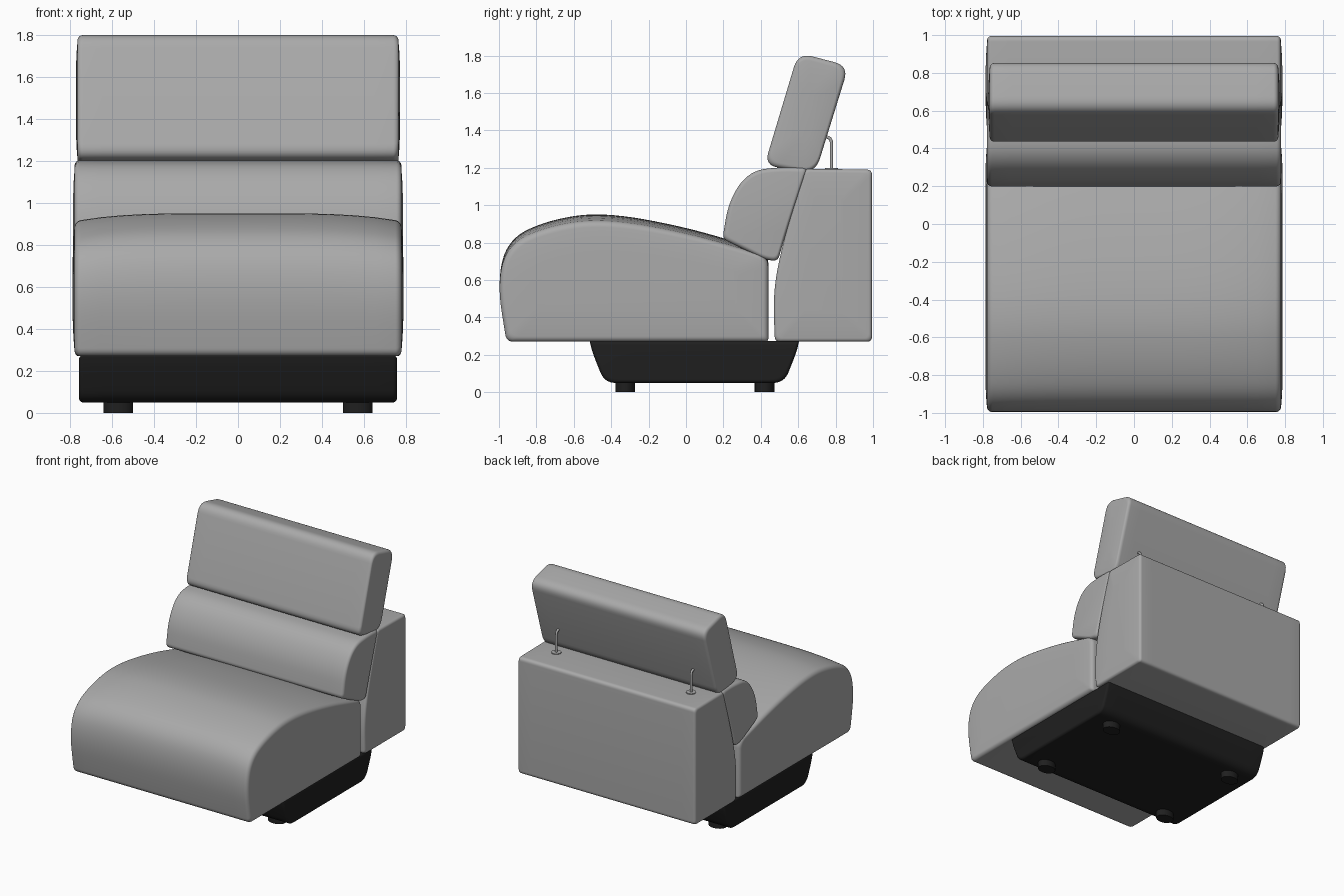
import bpy, bmesh, math
from mathutils import Vector

if "Cube" in bpy.data.objects:
    bpy.data.objects.remove(bpy.data.objects["Cube"], do_unlink=True)


def material(name, rgb, metallic=0.0):
    m = bpy.data.materials.new(name)
    m.use_nodes = True
    m.diffuse_color = (*rgb, 1)
    m.node_tree.nodes["Principled BSDF"].inputs["Base Color"].default_value = (*rgb, 1)
    return m


GREY = material("grey upholstery", (0.4, 0.4, 0.4))
BLACK = material("black plinth", (0.014, 0.014, 0.014))


def rounded(points, steps=8):
    """Closed outline with every corner (y, z, radius) softened by a curve."""
    out, n = [], len(points)
    for i, (y, z, r) in enumerate(points):
        p = Vector((y, z))
        a, b = Vector(points[i - 1][:2]) - p, Vector(points[(i + 1) % n][:2]) - p
        a = p + a.normalized() * min(r, a.length / 2)
        b = p + b.normalized() * min(r, b.length / 2)
        for k in range(steps + 1):
            t = k / steps
            q = a * (1 - t) ** 2 + p * 2 * t * (1 - t) + b * t * t
            if not out or (q - out[-1]).length > 0.0005:
                out.append(q)
    if (out[0] - out[-1]).length < 0.0005:
        out.pop()
    return out


def finish(name, bm, mat):
    bmesh.ops.recalc_face_normals(bm, faces=bm.faces)
    mesh = bpy.data.meshes.new(name)
    bm.to_mesh(mesh)
    bm.free()
    ob = bpy.data.objects.new(name, mesh)
    bpy.context.collection.objects.link(ob)
    mesh.materials.append(mat)
    bpy.ops.object.select_all(action="DESELECT")
    ob.select_set(True)
    bpy.context.view_layer.objects.active = ob
    bpy.ops.object.shade_smooth_by_angle(angle=math.radians(40))
    return ob


def cushion(name, points, width, edge, mat, crown=0.0, puff=0.008):
    """Loft an outline across x, with rounded ends and a raised middle."""
    outline = rounded(points)
    lo = Vector((min(p.x for p in outline), min(p.y for p in outline)))
    hi = Vector((max(p.x for p in outline), max(p.y for p in outline)))
    mid, half = (lo + hi) / 2, (hi - lo) / 2
    inner = width - edge - puff
    end = [(inner + edge * math.sin(a), edge * (1 - math.cos(a)))
           for a in (math.pi / 2 * k / 6 for k in range(7))]
    end += [(width - puff * 0.4, edge + 0.06), (width, edge + 0.14)] if puff else []
    body = [(inner * k / 8, 0) for k in range(-7, 8)]
    stations = [(-x, s) for x, s in reversed(end)] + body + end
    bm = bmesh.new()
    rings = []
    for x, inset in stations:
        drop = crown * abs(x / width) ** 4
        ring = []
        for p in outline:
            y = mid.x + (p.x - mid.x) * max(0.1, 1 - inset / half.x)
            z = mid.y + (p.y - mid.y) * max(0.1, 1 - inset / half.y)
            z -= drop * (p.y - lo.y) / (hi.y - lo.y)
            ring.append(bm.verts.new((x, y, z)))
        rings.append(ring)
    n = len(outline)
    for a, b in zip(rings, rings[1:]):
        for i in range(n):
            j = (i + 1) % n
            bm.faces.new((a[i], a[j], b[j], b[i]))
    bm.faces.new(rings[0])
    bm.faces.new(rings[-1])
    return finish(name, bm, mat)


def disc(name, x, y, z, rx, ry, height, mat):
    bm = bmesh.new()
    bmesh.ops.create_cone(bm, cap_ends=True, segments=24, radius1=1, radius2=1, depth=1)
    for v in bm.verts:
        v.co = Vector((x + v.co.x * rx, y + v.co.y * ry, z + (v.co.z + 0.5) * height))
    return finish(name, bm, mat)


# Upholstered parts
SOFT = 9  # radius limited to half the segment, giving a flowing curve
cushion("seat", [(0.44, 0.27, .02), (-0.96, 0.27, .04), (-1.01, 0.6, SOFT),
                 (-0.95, 0.82, SOFT), (-0.74, 0.92, SOFT), (-0.45, 0.965, SOFT),
                 (0, 0.885, SOFT), (0.44, 0.75, .06)], 0.787, 0.03, GREY, crown=0.04)
cushion("back_block", [(0.475, 0.27, .03), (0.995, 0.27, .03), (0.995, 1.19, .03),
                       (0.64, 1.195, .02), (0.53, 0.85, SOFT), (0.465, 0.55, SOFT)],
        0.785, 0.02, GREY)
cushion("lumbar_cushion", [(0.195, 0.82, .03), (0.23, 1.03, SOFT), (0.34, 1.185, SOFT),
                           (0.52, 1.205, SOFT), (0.65, 1.2, .03), (0.55, 0.9, SOFT),
                           (0.49, 0.7, .03), (0.42, 0.71, .04)], 0.778, 0.025, GREY, puff=0)
cushion("headrest", [(0.42, 1.215, .07), (0.6, 1.815, .08), (0.87, 1.745, .08),
                     (0.69, 1.165, .09)], 0.772, 0.025, GREY)

# Plinth and feet
cushion("plinth", [(-0.515, 0.275, .01), (-0.5, 0.21, SOFT), (-0.435, 0.05, .06),
                   (0.525, 0.05, .06), (0.59, 0.21, SOFT), (0.605, 0.275, .01)],
        0.757, 0.02, BLACK, puff=0)
for side, x in (("right", -0.57), ("left", 0.57)):
    for end, y in (("front", -0.325), ("rear", 0.42)):
        disc(f"{end}_{side}_foot", x, y, 0, 0.07, 0.053, 0.055, BLACK)

# Headrest brackets: a hooked rod standing on a small plate
for side, x in (("right", -0.59), ("left", 0.59)):
    disc(f"{side}_bracket_plate", x, 0.778, 1.185, 0.036, 0.036, 0.014, GREY)
    curve = bpy.data.curves.new(f"{side}_bracket_rod", "CURVE")
    curve.dimensions = "3D"
    curve.bevel_depth = 0.009
    curve.bevel_resolution = 3
    path = rounded([(0.778, 1.18, 0), (0.778, 1.365, .035), (0.7, 1.365, 0)])
    spline = curve.splines.new("POLY")
    spline.points.add(len(path) - 1)
    for point, p in zip(spline.points, path):
        point.co = (x, p.x, p.y, 1)
    rod = bpy.data.objects.new(f"{side}_bracket_rod", curve)
    rod.data.materials.append(GREY)
    bpy.context.collection.objects.link(rod)
